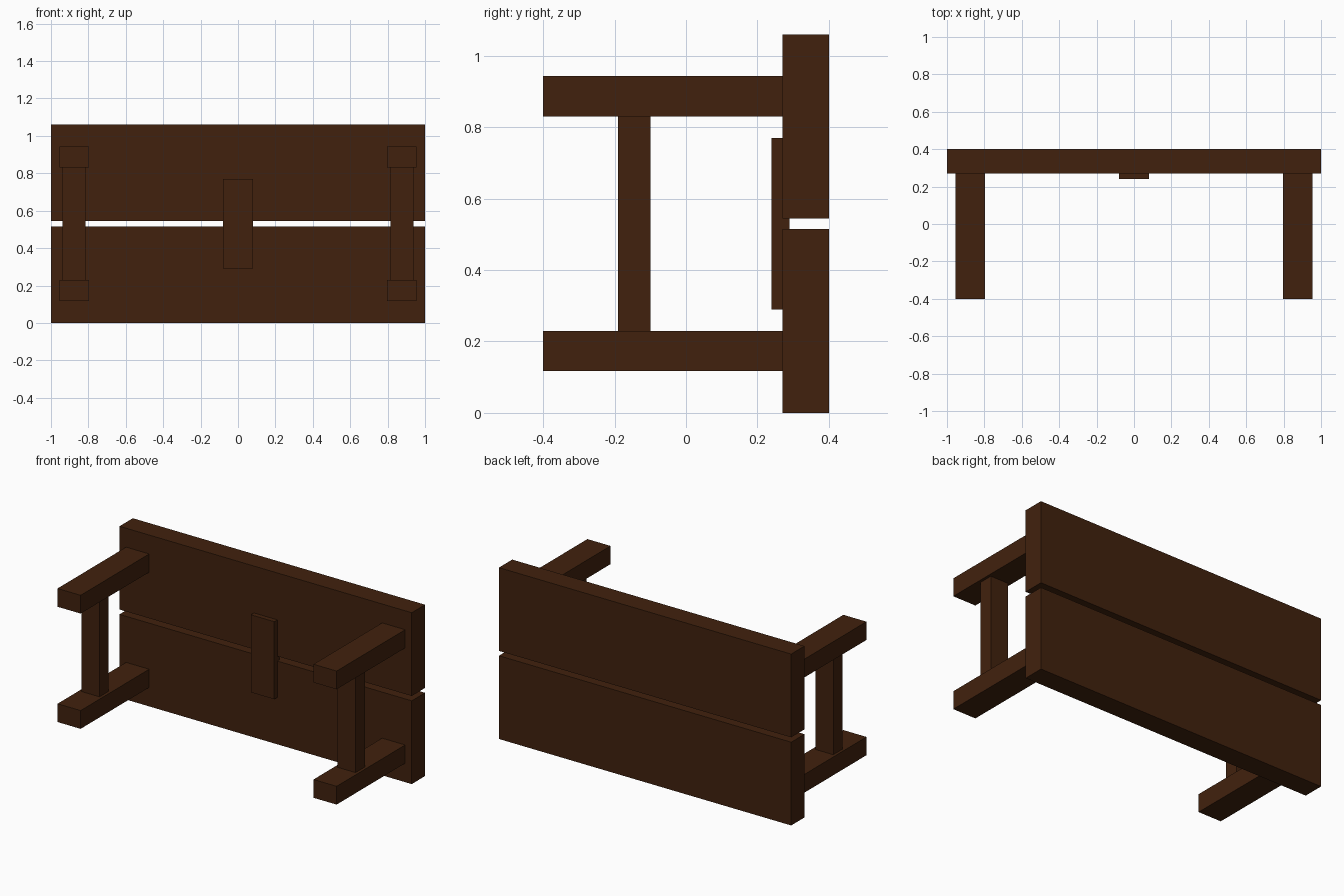
import bpy

cube = bpy.data.objects.get("Cube")
if cube:
    bpy.data.objects.remove(cube, do_unlink=True)

wood = bpy.data.materials.new("dark_brown_wood")
wood.use_nodes = True
colour = (0.053, 0.0155, 0.0042, 1)
wood.diffuse_color = colour
wood.node_tree.nodes["Principled BSDF"].inputs["Base Color"].default_value = colour


def box(name, x, y, z):
    """Add a plank spanning the given (low, high) range on each axis."""
    spans = (x, y, z)
    bpy.ops.mesh.primitive_cube_add(size=1, location=[(a + b) / 2 for a, b in spans])
    ob = bpy.context.object
    ob.name = name
    ob.scale = [b - a for a, b in spans]
    bpy.ops.object.transform_apply(location=False, rotation=False, scale=True)
    ob.data.materials.append(wood)
    return ob


# Two wide boards with a narrow gap, joined by a cleat
box("lower_board", (-1, 1), (0.27, 0.4), (0, 0.515))
box("upper_board", (-1, 1), (0.27, 0.4), (0.545, 1.06))
box("centre_cleat", (-0.08, 0.08), (0.24, 0.29), (0.29, 0.77))

# Leg frames at each end: two legs and a stretcher between them
for side, s in (("left", 1), ("right", -1)):
    def span(a, b):
        return tuple(sorted((s * a, s * b)))

    box(side + "_lower_leg", span(0.797, 0.955), (-0.4, 0.27), (0.117, 0.23))
    box(side + "_upper_leg", span(0.797, 0.955), (-0.4, 0.27), (0.83, 0.943))
    box(side + "_stretcher", span(0.815, 0.938), (-0.19, -0.1), (0.23, 0.83))
